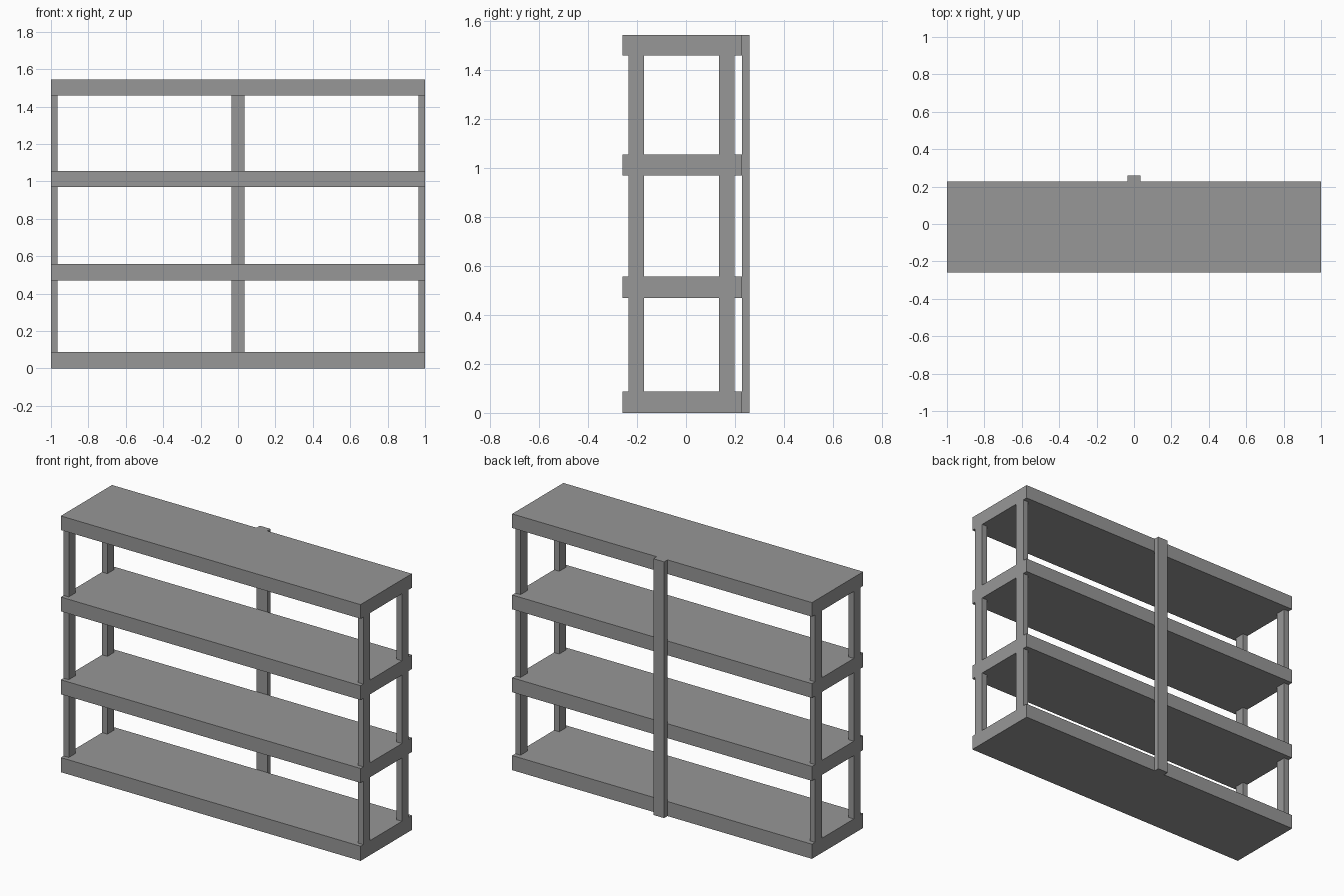
import bpy
import bmesh
from mathutils import Matrix, Vector

cube = bpy.data.objects.get("Cube")
if cube:
    bpy.data.objects.remove(cube, do_unlink=True)

grey = bpy.data.materials.new("plain grey")
grey.use_nodes = True
colour = (0.31, 0.31, 0.31, 1)
grey.diffuse_color = colour
grey.node_tree.nodes["Principled BSDF"].inputs["Base Color"].default_value = colour


def box(name, low, high):
    """Flat-faced box between two opposite corners."""
    low, high = Vector(low), Vector(high)
    bm = bmesh.new()
    bmesh.ops.create_cube(bm, size=1, matrix=Matrix.Diagonal((*(high - low), 1)))
    mesh = bpy.data.meshes.new(name)
    bm.to_mesh(mesh)
    bm.free()
    mesh.materials.append(grey)
    obj = bpy.data.objects.new(name, mesh)
    obj.location = (low + high) / 2
    bpy.context.collection.objects.link(obj)
    return obj


front, back, depth = -0.26, 0.228, 0.26
height = 1.545
levels = [(0, 0.088), (0.47, 0.557), (0.97, 1.056), (1.46, height)]

# Shelf boards
for i, (bottom, top) in enumerate(levels):
    box(f"shelf_{i + 1}", (-1, front, bottom), (1, back, top))

# Corner posts standing between neighbouring boards
for i, (lower, upper) in enumerate(zip(levels, levels[1:])):
    for side, x0, x1 in (("right", -1, -0.965), ("left", 0.965, 1)):
        for place, y0, y1 in (("front", -0.234, -0.171), ("back", 0.134, 0.198)):
            box(f"{place}_{side}_post_{i + 1}", (x0, y0, lower[1]), (x1, y1, upper[0]))

# Upright strip across the back
box("back_strip", (-0.036, back, 0), (0.036, depth, height))
